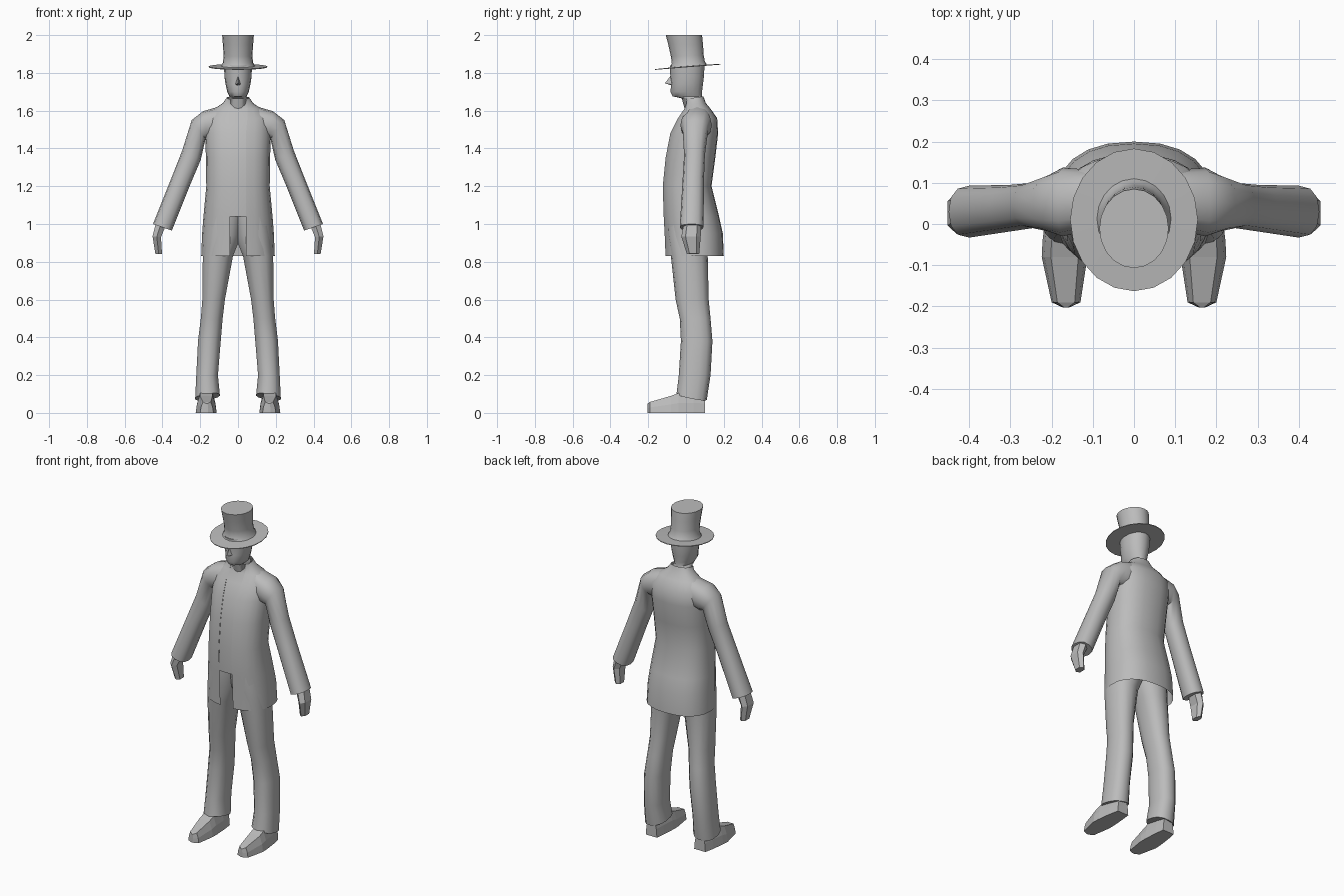
import bpy, bmesh, math

if "Cube" in bpy.data.objects:
    bpy.data.objects.remove(bpy.data.objects["Cube"])

grey = bpy.data.materials.new("plain grey")
grey.diffuse_color = (0.5, 0.5, 0.5, 1)
grey.use_nodes = True
grey.node_tree.nodes["Principled BSDF"].inputs["Base Color"].default_value = grey.diffuse_color


def finish(name, bm, mirror=False, angle=40):
    """Turn a bmesh into a shaded object, optionally mirrored across x."""
    bmesh.ops.recalc_face_normals(bm, faces=bm.faces)
    me = bpy.data.meshes.new(name)
    bm.to_mesh(me)
    bm.free()
    me.materials.append(grey)
    ob = bpy.data.objects.new(name, me)
    bpy.context.collection.objects.link(ob)
    bpy.ops.object.select_all(action='DESELECT')
    ob.select_set(True)
    bpy.context.view_layer.objects.active = ob
    if angle:
        bpy.ops.object.shade_smooth_by_angle(angle=math.radians(angle))
    if mirror:
        ob.modifiers.new("mirror", 'MIRROR').use_mirror_merge = False
    return ob


def power(v, e):
    return math.copysign(abs(v) ** e, v)


def ring(p, q, y0, y1, angles, e=1.0, lean=0.0):
    """Rounded section spanning (x, z) points p to q and depth y0 to y1."""
    pts = []
    for a in angles:
        u, v = power(math.sin(a), e), -power(math.cos(a), e)
        y = (y0 + y1) / 2 + v * (y1 - y0) / 2
        x = (p[0] + q[0]) / 2 + u * (q[0] - p[0]) / 2
        z = (p[1] + q[1]) / 2 + u * (q[1] - p[1]) / 2
        pts.append((x, y, z + lean * (y - (y0 + y1) / 2)))
    return pts


def around(n):
    return [2 * math.pi * i / n for i in range(n)]


def loft(name, rings, closed=True, caps=True, **kw):
    bm = bmesh.new()
    rows = [[bm.verts.new(c) for c in r] for r in rings]
    n = len(rows[0])
    for a, b in zip(rows, rows[1:]):
        for i in range(n if closed else n - 1):
            j = (i + 1) % n
            bm.faces.new((a[i], a[j], b[j], b[i]))
    if caps:
        bm.faces.new(rows[0])
        bm.faces.new(rows[-1])
    return finish(name, bm, **kw)


def centred(z, rx, y0, y1, angles, e=1.0, lean=0.0):
    return ring((-rx, z), (rx, z), y0, y1, angles, e, lean)


# Coat body with a front opening: height, half width, front, back
body = [(.83, .195, -.11, .2), (.95, .19, -.115, .195), (1.04, .183, -.12, .175),
        (1.2, .168, -.125, .135), (1.35, .17, -.11, .155), (1.48, .174, -.085, .17),
        (1.56, .168, -.045, .165), (1.61, .125, -.012, .13), (1.64, .08, -.005, .105),
        (1.668, .06, -.015, .092)]
E = 0.85
coat, vest = [], []
for z, rx, y0, y1 in body:
    gap = .042 if z < 1.5 else .05
    a0 = math.asin((gap / rx) ** (1 / E))
    step = (2 * math.pi - 2 * a0) / 22
    lean = .15 if z > 1.65 else 0
    coat.append(centred(z, rx, y0, y1, [a0 + step * i for i in range(23)], E, lean))
    if z > 1.0:
        strip = centred(z, rx, y0, y1, [-a0, -a0 / 2, 0, a0 / 2, a0], E, lean)
        vest.append([(x * 1.03, y + .004, h) for x, y, h in strip])
loft("coat", coat, closed=False, caps=False)
loft("vest", vest, closed=False, caps=False)

# Sleeves: inner point, outer point, front, back
sleeve = [((.09, 1.45), (.09, 1.625), -.01, .13), ((.16, 1.45), (.185, 1.597), -.03, .137),
          ((.172, 1.45), (.245, 1.55), -.018, .118), ((.197, 1.34), (.295, 1.39), -.01, .1),
          ((.25, 1.215), (.35, 1.25), -.018, .095), ((.35, .965), (.45, 1.0), -.033, .093)]
loft("sleeve", [ring(*s, around(12), .85) for s in sleeve], mirror=True)

# Hands
hand = [((.375, 1.0), (.435, 1.02), -.01, .08), ((.405, .93), (.455, .935), -.025, .078),
        ((.4, .84), (.44, .843), .005, .07)]
loft("hand", [ring(*h, around(6), .8) for h in hand], mirror=True, angle=0)

# Trousers: overlapping at the hips, separate below the crotch
leg = [((-.03, 1.06), (.16, 1.06), -.105, .11), ((-.02, .94), (.178, .94), -.1, .13),
       ((.025, .83), (.188, .83), -.08, .115), ((.068, .6), (.19, .6), -.055, .12),
       ((.08, .5), (.198, .5), -.033, .13), ((.09, .38), (.213, .38), -.027, .14),
       ((.105, .2), (.222, .2), -.038, .13)]
trousers = [ring(*s, around(14), .85) for s in leg]
trousers.append(ring((.095, .095), (.228, .075), -.05, .11, around(14), .85, -.2))
loft("trouser_leg", trousers, mirror=True)

# Shoes: sections from toe to heel (y, inner x, outer x, top)
shoe = []
for y, x0, x1, top in [(-.203, .158, .172, .05), (-.19, .13, .2, .058),
                       (-.08, .113, .224, .09), (-.04, .113, .222, .105),
                       (.04, .118, .212, .105), (.1, .125, .2, .1)]:
    i = (x1 - x0) * .2
    shoe.append([(x0, y, 0), (x1, y, 0), (x1 - i * .3, y, top * .5),
                 (x1 - i, y, top), (x0 + i, y, top), (x0 + i * .3, y, top * .5)])
loft("shoe", shoe, mirror=True, angle=0)

# Head and neck
head = [(1.6, .05, -.005, .085), (1.665, .052, -.022, .085), (1.676, .045, -.07, .084),
        (1.7, .057, -.083, .085), (1.74, .066, -.078, .09), (1.78, .072, -.083, .095),
        (1.84, .074, -.085, .098)]
loft("head", [centred(*h, around(16), .95) for h in head])

# Nose
bm = bmesh.new()
top, tip, left, right, back = [bm.verts.new(c) for c in (
    (0, -.078, 1.79), (0, -.112, 1.745), (-.016, -.07, 1.738),
    (.016, -.07, 1.738), (0, -.06, 1.728))]
for f in ((top, left, tip), (top, tip, right), (tip, left, back),
          (tip, back, right), (top, right, back), (top, back, left)):
    bm.faces.new(f)
finish("nose", bm, angle=0)

# Top hat: thin tilted brim and waisted crown
rim = around(20)
hat = [centred(1.83, .155, -.163, .183, rim, lean=.08),
       centred(1.834, .155, -.163, .183, rim, lean=.08),
       centred(1.836, .09, -.085, .11, rim, lean=.08),
       centred(1.855, .08, -.075, .1, rim, lean=.06),
       centred(1.89, .076, -.08, .094, rim, lean=.03),
       centred(1.95, .08, -.094, .09, rim),
       centred(2.0, .084, -.107, .085, rim)]
loft("top_hat", hat)
